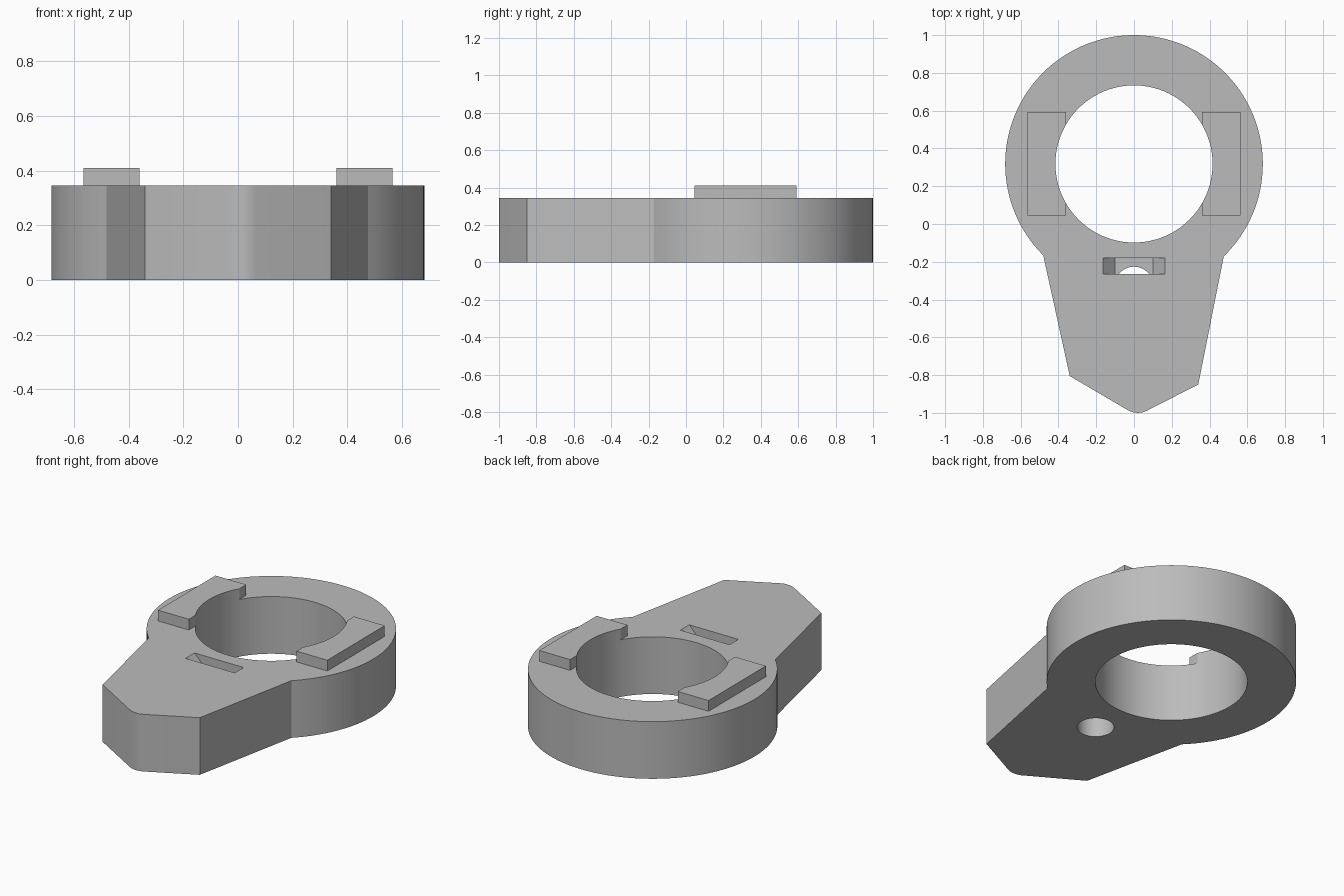
import bpy, bmesh, math

cube = bpy.data.objects.get("Cube")
if cube:
    bpy.data.objects.remove(cube, do_unlink=True)

HEIGHT, PAD_TOP = 0.345, 0.41
RING_Y, OUTER, INNER = 0.318, 0.682, 0.416

grey = bpy.data.materials.new("mid_grey")
grey.use_nodes = True
colour = (0.5, 0.5, 0.5, 1)
grey.diffuse_color = colour
grey.node_tree.nodes["Principled BSDF"].inputs["Base Color"].default_value = colour


def arc(cy, r, start, end, n):
    """Points along an arc centred on (0, cy)."""
    angles = [math.radians(start + (end - start) * i / n) for i in range(n + 1)]
    return [(r * math.cos(a), cy + r * math.sin(a)) for a in angles]


def prism(name, outline, low, high, place=lambda u, v, w: (u, v, w)):
    """Extrude a closed outline from low to high."""
    bm = bmesh.new()
    rings = [[bm.verts.new(place(u, v, w)) for u, v in outline] for w in (low, high)]
    bm.faces.new(rings[0])
    bm.faces.new(rings[1])
    n = len(outline)
    for i in range(n):
        j = (i + 1) % n
        bm.faces.new((rings[0][i], rings[0][j], rings[1][j], rings[1][i]))
    bmesh.ops.recalc_face_normals(bm, faces=bm.faces)
    mesh = bpy.data.meshes.new(name)
    bm.to_mesh(mesh)
    bm.free()
    obj = bpy.data.objects.new(name, mesh)
    bpy.context.collection.objects.link(obj)
    mesh.materials.append(grey)
    return obj


def cut(target, cutter):
    """Subtract the cutter and keep it hidden."""
    mod = target.modifiers.new(cutter.name, "BOOLEAN")
    mod.operation, mod.solver, mod.object = "DIFFERENCE", "EXACT", cutter
    bpy.context.view_layer.objects.active = target
    bpy.ops.object.modifier_apply(modifier=mod.name)


# Clamp body: round ring running into a tapered, slightly lopsided nose
nose = [(-0.34, -0.805), (-0.025, -0.99), (0, -0.998), (0.02, -1),
        (0.045, -0.998), (0.065, -0.99), (0.34, -0.85)]
body = prism("clamp_body", arc(RING_Y, OUTER, -45.8, 225.2, 96) + nose, 0, HEIGHT)

# Raised pads on both sides of the bore
pads = []
for side, label in ((1, "left_pad"), (-1, "right_pad")):
    rect = [(side * x, y) for x, y in ((0.36, 0.045), (0.565, 0.045), (0.565, 0.592), (0.36, 0.592))]
    pads.append(prism(label, rect, HEIGHT, PAD_TOP))

# Cutters: large bore, slot with sloping ends, screw hole up to the slot floor
floor = HEIGHT - 0.066
bore = prism("bore_cutter", arc(RING_Y, INNER, 0, 360, 96)[:-1], -0.1, 0.6)
slot_profile = [(-0.1, floor), (0.1, floor), (0.164, HEIGHT), (0.164, 0.4), (-0.164, 0.4), (-0.164, HEIGHT)]
slot = prism("slot_cutter", slot_profile, -0.265, -0.18, lambda u, v, w: (u, w, v))
hole = prism("screw_hole_cutter", arc(-0.327, 0.101, 0, 360, 48)[:-1], -0.1, floor + 0.001)

for cutter in (bore, slot, hole):
    cut(body, cutter)
for pad in pads:
    cut(pad, bore)
for cutter in (bore, slot, hole):
    bpy.data.objects.remove(cutter, do_unlink=True)

# Smooth the round walls, keep the edges crisp
for obj in [body] + pads:
    bpy.ops.object.select_all(action="DESELECT")
    obj.select_set(True)
    bpy.context.view_layer.objects.active = obj
    bpy.ops.object.shade_smooth_by_angle(angle=math.radians(25))
